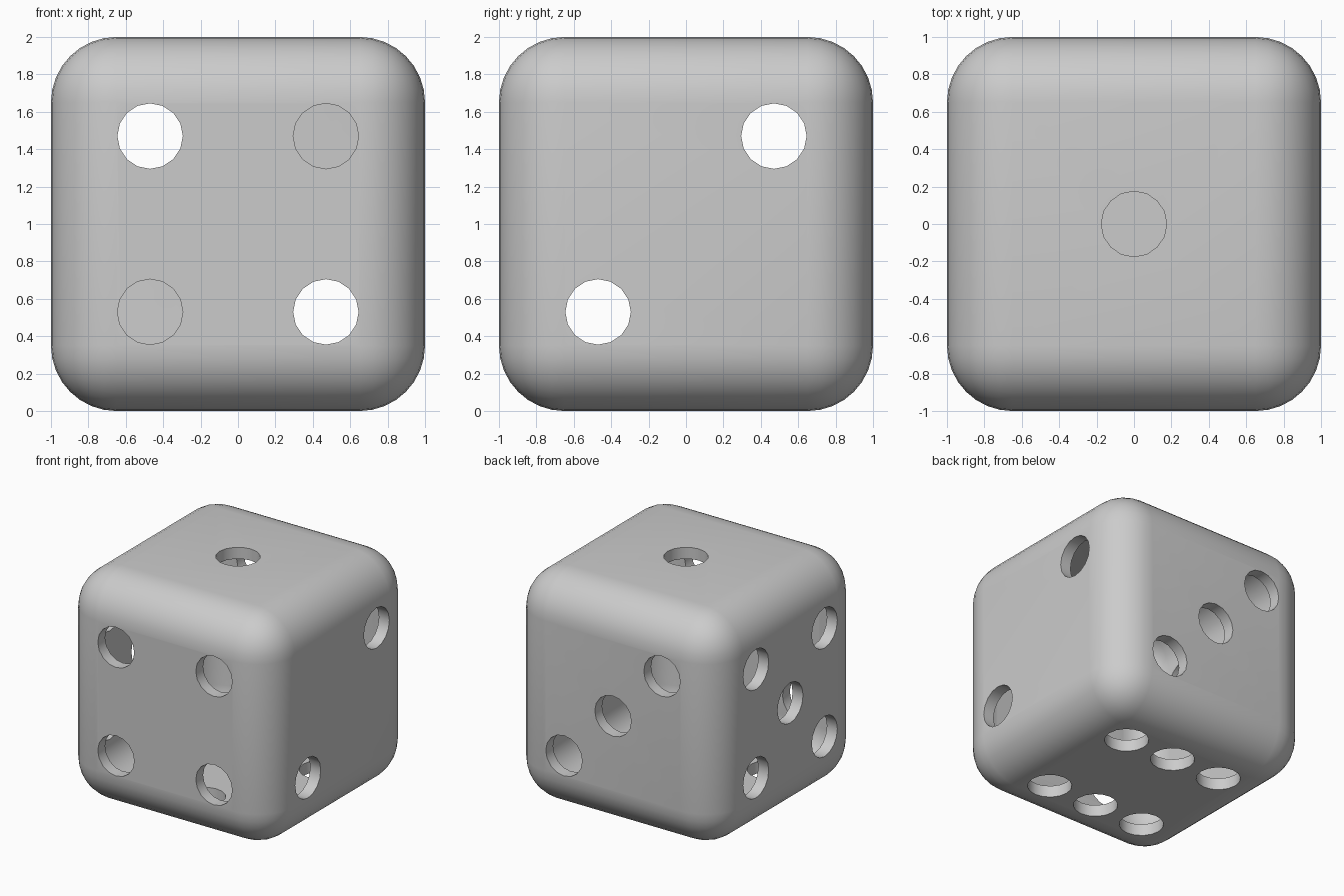
import bpy, bmesh
from mathutils import Matrix, Vector

if "Cube" in bpy.data.objects:
    bpy.data.objects.remove(bpy.data.objects["Cube"])

WALL, ROUND, P, R = 0.1, 0.35, 0.47, 0.175
CENTRE = Vector((0, 0, 1))


def make_object(name, bm):
    bmesh.ops.recalc_face_normals(bm, faces=bm.faces)
    mesh = bpy.data.meshes.new(name)
    bm.to_mesh(mesh)
    bm.free()
    ob = bpy.data.objects.new(name, mesh)
    bpy.context.collection.objects.link(ob)
    return ob


def rounded_cube(name, half, radius):
    bm = bmesh.new()
    bmesh.ops.create_cube(bm, size=2 * half, matrix=Matrix.Translation(CENTRE))
    bmesh.ops.bevel(bm, geom=bm.edges[:], offset=radius, segments=8,
                    profile=0.5, affect='EDGES')
    return make_object(name, bm)


# hollow body: outer rounded cube minus a smaller one
body = rounded_cube("dice_shell", 1.0, ROUND)
cavity = rounded_cube("cavity_cutter", 1.0 - WALL, ROUND - WALL)

# pip holes: outward direction -> pip centres relative to the cube centre
diagonal = [(-P, P), (P, -P)]
corners = [(a, b) for a in (-P, P) for b in (-P, P)]
faces = {
    (0, -1, 0): [(x, 0, z) for x, z in corners],
    (0, 1, 0): [(x, 0, z) for x, z in diagonal + [(0, 0)]],
    (1, 0, 0): [(0, -P, -P), (0, P, P)],
    (-1, 0, 0): [(0, y, z) for y, z in corners + [(0, 0)]],
    (0, 0, 1): [(0, 0, 0)],
    (0, 0, -1): [(x, y, 0) for x in (-P, 0, P) for y in (-P, P)],
}
bm = bmesh.new()
for direction, pips in faces.items():
    d = Vector(direction)
    turn = d.to_track_quat('Z', 'Y').to_matrix().to_4x4()
    for p in pips:
        place = Matrix.Translation(CENTRE + Vector(p) + d) @ turn
        bmesh.ops.create_cone(bm, cap_ends=True, segments=16, radius1=R,
                              radius2=R, depth=0.4, matrix=place)
holes = make_object("pip_cutter", bm)

# cut the cavity, then the pips
bpy.context.view_layer.objects.active = body
body.select_set(True)
for cutter in (cavity, holes):
    cutter.hide_render = True
    mod = body.modifiers.new("cut", 'BOOLEAN')
    mod.operation = 'DIFFERENCE'
    mod.solver = 'EXACT'
    mod.object = cutter
    bpy.ops.object.modifier_apply(modifier=mod.name)
    bpy.data.objects.remove(cutter)

bpy.ops.object.shade_smooth_by_angle(angle=0.6)
